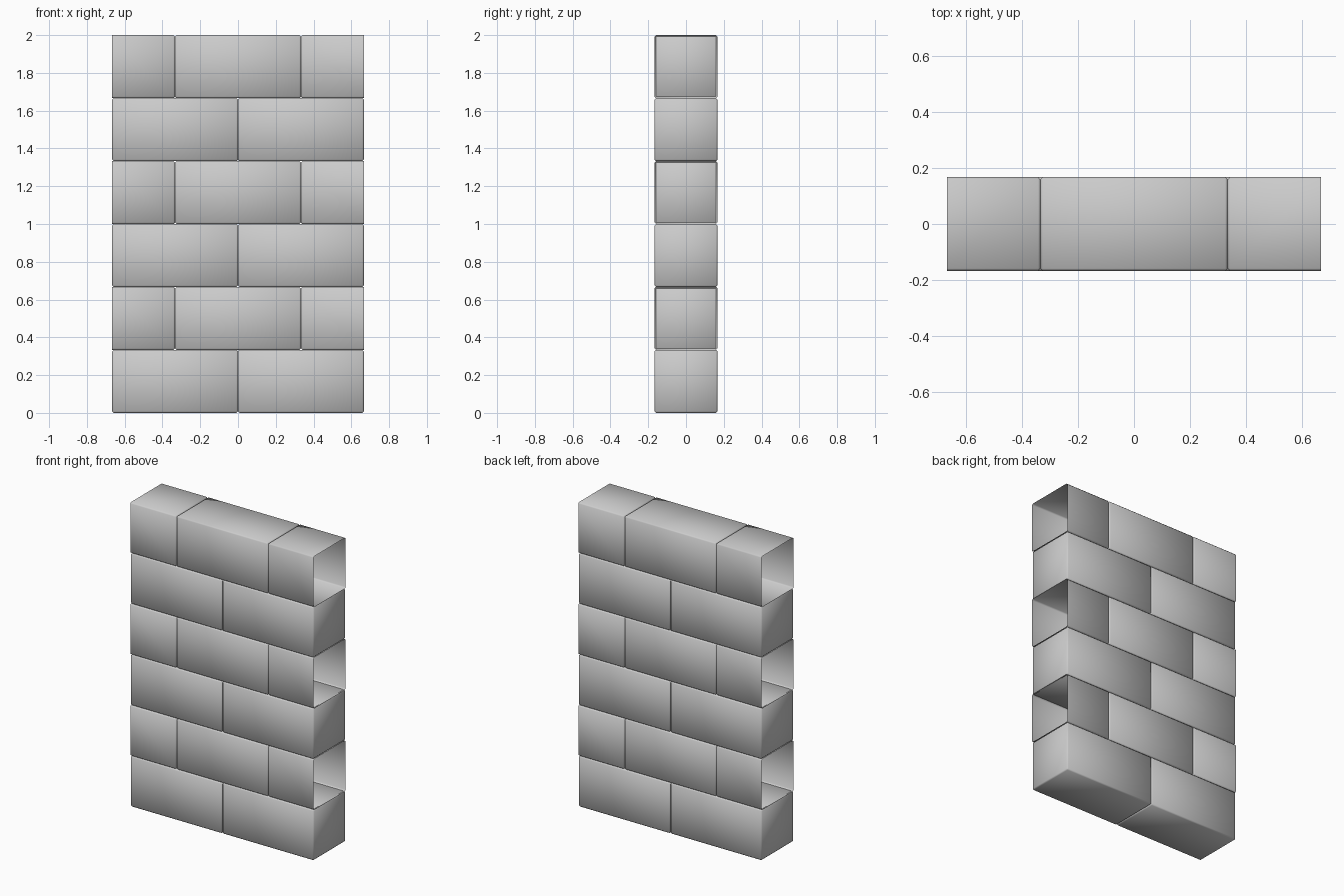
import bpy, bmesh
from mathutils import Matrix

if "Cube" in bpy.data.objects:
    bpy.data.objects.remove(bpy.data.objects["Cube"])

U = 1 / 3          # brick height and depth; a full brick is 2U long
BEVEL = 0.008


def brick(name, x, row, cut=0):
    """Bevelled full brick at x; cut=+1/-1 leaves an open half on the inner side."""
    bm = bmesh.new()
    bmesh.ops.create_cube(bm, size=1, matrix=Matrix.Diagonal((2 * U, U, U, 1)))
    bmesh.ops.bevel(bm, geom=bm.edges[:], offset=BEVEL, segments=1,
                    profile=0.5, affect='EDGES')
    if cut:
        # slice in the middle, leaving the outer end hollow and uncapped
        bmesh.ops.bisect_plane(bm, geom=bm.verts[:] + bm.edges[:] + bm.faces[:],
                               plane_co=(0, 0, 0), plane_no=(cut, 0, 0),
                               clear_outer=True)
    for f in bm.faces:
        f.smooth = True
    mesh = bpy.data.meshes.new(name)
    bm.to_mesh(mesh)
    bm.free()
    obj = bpy.data.objects.new(name, mesh)
    obj.location = (x, 0, (row + 0.5) * U)
    bpy.context.collection.objects.link(obj)


# six courses in running bond
for row in range(6):
    if row % 2 == 0:
        brick(f"full_brick_left_{row}", -U, row)
        brick(f"full_brick_right_{row}", U, row)
    else:
        brick(f"full_brick_middle_{row}", 0, row)
        brick(f"half_brick_left_{row}", -2 * U, row, cut=-1)
        brick(f"half_brick_right_{row}", 2 * U, row, cut=1)
